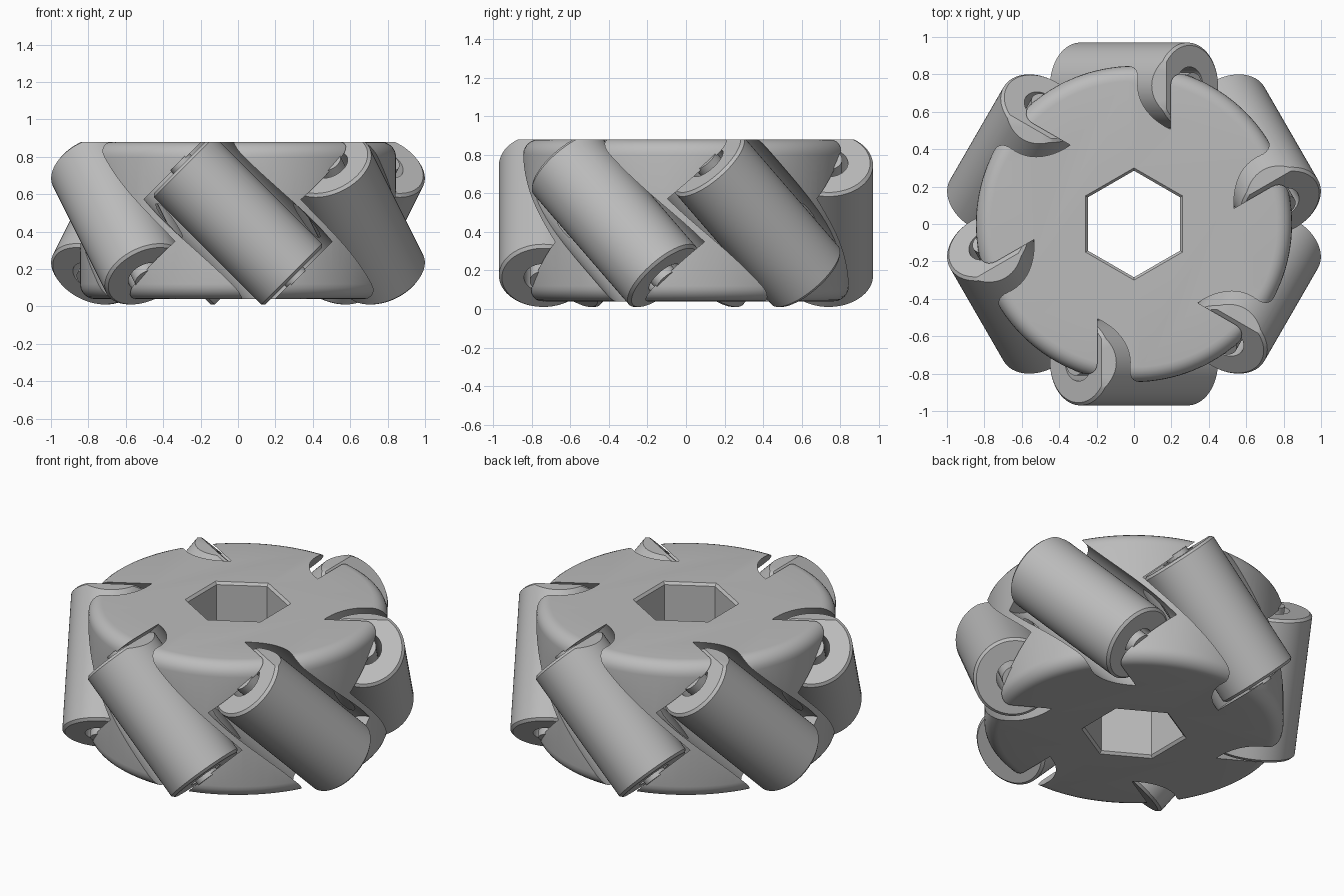
import bpy, bmesh, math
from mathutils import Matrix, Vector

cube = bpy.data.objects.get("Cube")
if cube:
    bpy.data.objects.remove(cube, do_unlink=True)

TOP, BOTTOM, MID = 0.88, 0.04, 0.46
COUNT, PITCH = 6, 0.74          # rollers and the radius of their axes
ROLLER_R, ROLLER_H = 0.23, 0.42  # roller radius and half length
POCKET_R, POCKET_H = 0.283, 0.435

grey = bpy.data.materials.new("light grey")
grey.use_nodes = True
colour = (0.5, 0.5, 0.5, 1)
grey.diffuse_color = colour
grey.node_tree.nodes["Principled BSDF"].inputs["Base Color"].default_value = colour


def lathe(bm, profile, sides, closed=False):
    """Revolve (radius, height) points around z; cap the ends if open."""
    rings = [[bm.verts.new((r * math.cos(2 * math.pi * i / sides),
                            r * math.sin(2 * math.pi * i / sides), z))
              for i in range(sides)] for r, z in profile]
    pairs = list(zip(rings, rings[1:]))
    if closed:
        pairs.append((rings[-1], rings[0]))
    else:
        bm.faces.new(rings[0])
        bm.faces.new(rings[-1])
    for a, b in pairs:
        for i in range(sides):
            j = (i + 1) % sides
            bm.faces.new((a[i], a[j], b[j], b[i]))
    bmesh.ops.recalc_face_normals(bm, faces=bm.faces[:])


def make(name, profile, sides, matrix=Matrix(), closed=False, clip=False):
    bm = bmesh.new()
    lathe(bm, profile, sides, closed)
    bm.transform(matrix)
    if clip:  # flatten whatever rises above the hub face
        cut = bmesh.ops.bisect_plane(bm, geom=bm.verts[:] + bm.edges[:] + bm.faces[:],
                                     plane_co=Vector((0, 0, TOP)), plane_no=Vector((0, 0, 1)),
                                     clear_outer=True)
        edges = [e for e in cut["geom_cut"] if isinstance(e, bmesh.types.BMEdge)]
        bmesh.ops.holes_fill(bm, edges=edges, sides=0)
    mesh = bpy.data.meshes.new(name)
    bm.to_mesh(mesh)
    bm.free()
    mesh.materials.append(grey)
    obj = bpy.data.objects.new(name, mesh)
    bpy.context.collection.objects.link(obj)
    return obj


def activate(obj):
    bpy.ops.object.select_all(action="DESELECT")
    obj.select_set(True)
    bpy.context.view_layer.objects.active = obj


def smooth(obj):
    activate(obj)
    bpy.ops.object.shade_smooth_by_angle(angle=math.radians(30))


def subtract(obj, cutter):
    mod = obj.modifiers.new("cut", "BOOLEAN")
    mod.operation = "DIFFERENCE"
    mod.solver = "EXACT"
    mod.object = cutter
    activate(obj)
    bpy.ops.object.modifier_apply(modifier=mod.name)
    bpy.data.objects.remove(cutter, do_unlink=True)


# Hub: a drum with rounded rims
R, FILLET = 0.845, 0.08
arc = [(math.cos(a), math.sin(a)) for a in (math.pi / 2 * i / 6 for i in range(7))]
rim = [(R - FILLET + FILLET * c, TOP - FILLET + FILLET * s) for c, s in arc]
profile = [(r, TOP + BOTTOM - z) for r, z in reversed(rim)] + rim
hub = make("hub", profile, 128)

# Hexagonal bore with chamfered mouths
turn = Matrix.Rotation(math.pi / 6, 4, "Z")
HEX, LIP = 0.285, 0.015
bore = [(HEX + 2 * LIP, BOTTOM - LIP), (HEX, BOTTOM + LIP),
        (HEX, TOP - LIP), (HEX + 2 * LIP, TOP + LIP)]
subtract(hub, make("bore_cutter", bore, 6, turn))

# Slanted rollers, their pockets and axles
C = 0.015
tube = [(0.1, -ROLLER_H), (ROLLER_R - C, -ROLLER_H), (ROLLER_R, C - ROLLER_H),
        (ROLLER_R, ROLLER_H - C), (ROLLER_R - C, ROLLER_H), (0.1, ROLLER_H)]
tilt = Matrix.Translation((0, -PITCH, MID)) @ Matrix.Rotation(-math.pi / 4, 4, "Y")
for k in range(COUNT):
    place = Matrix.Rotation(2 * math.pi * k / COUNT, 4, "Z") @ tilt
    subtract(hub, make("pocket_cutter", [(POCKET_R, -POCKET_H), (POCKET_R, POCKET_H)], 64, place))
    smooth(make(f"roller_{k + 1}", tube, 64, place, closed=True, clip=True))
    smooth(make(f"axle_{k + 1}", [(0.07, -POCKET_H - 0.01), (0.07, POCKET_H + 0.01)], 32, place))
smooth(hub)
